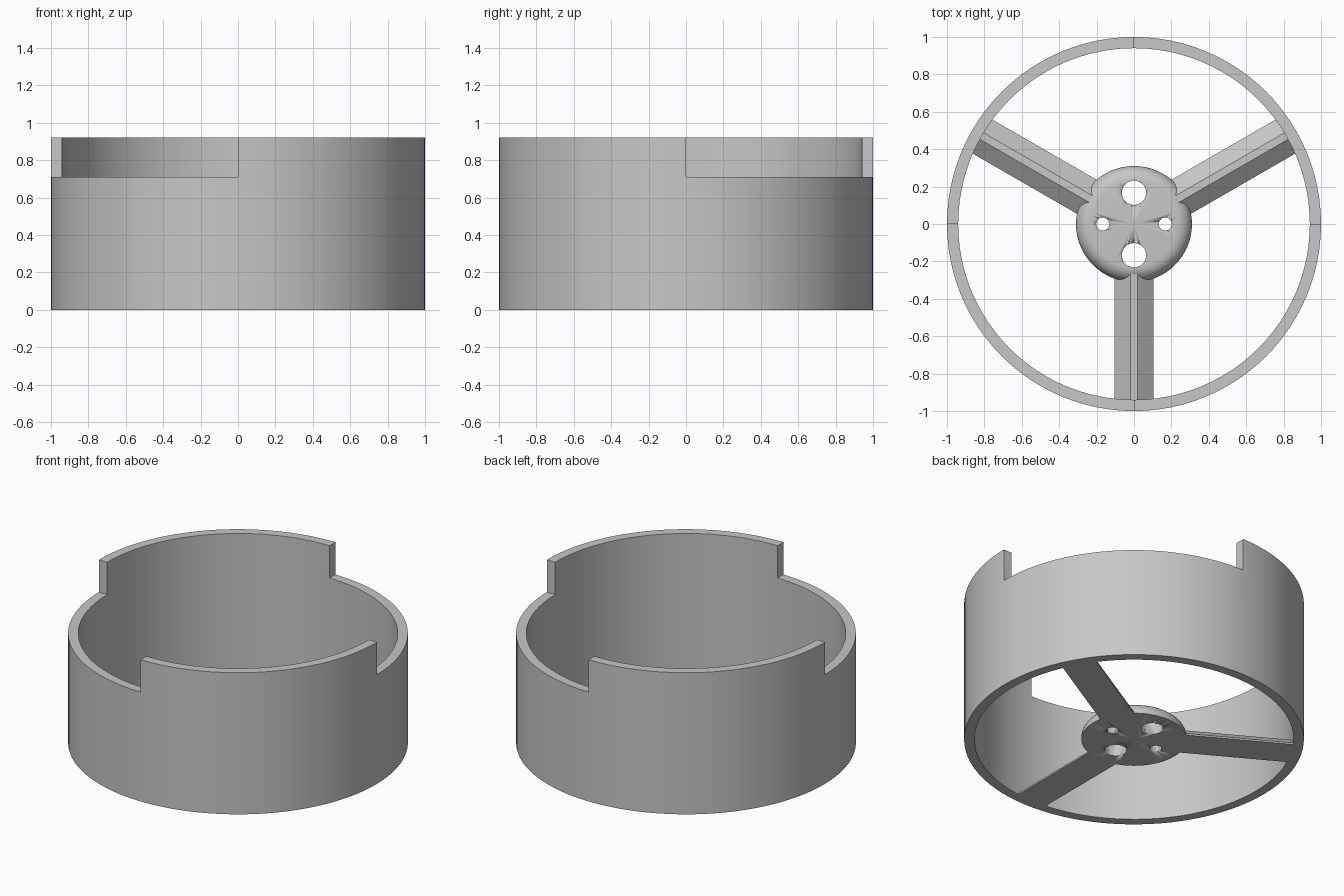
import bpy, bmesh
from math import cos, sin, pi, radians
from mathutils import Matrix, Vector

cube = bpy.data.objects.get("Cube")
if cube:
    bpy.data.objects.remove(cube)

grey = bpy.data.materials.new("plain grey")
grey.use_nodes = True
grey.diffuse_color = (0.57, 0.57, 0.57, 1)
grey.node_tree.nodes["Principled BSDF"].inputs["Base Color"].default_value = grey.diffuse_color


def finish(bm, name):
    """Turn a bmesh into a grey, smooth-shaded object with sharp edges kept."""
    bmesh.ops.recalc_face_normals(bm, faces=bm.faces)
    mesh = bpy.data.meshes.new(name)
    bm.to_mesh(mesh)
    bm.free()
    mesh.materials.append(grey)
    obj = bpy.data.objects.new(name, mesh)
    bpy.context.collection.objects.link(obj)
    bpy.ops.object.select_all(action='DESELECT')
    obj.select_set(True)
    bpy.context.view_layer.objects.active = obj
    bpy.ops.object.shade_smooth_by_angle(angle=radians(30))
    return obj


# Outer ring: full lower band, with two opposite quadrants raised
SEGMENTS = 96
OUTER, INNER, LOW, HIGH = 1.0, 0.94, 0.71, 0.92
bm = bmesh.new()


def ring_verts(radius, z):
    return [bm.verts.new((radius * cos(2 * pi * i / SEGMENTS),
                          radius * sin(2 * pi * i / SEGMENTS), z))
            for i in range(SEGMENTS)]


def is_raised(i):
    return (i % SEGMENTS) * 4 // SEGMENTS in (1, 3)


out0, out1, out2 = (ring_verts(OUTER, z) for z in (0, LOW, HIGH))
in0, in1, in2 = (ring_verts(INNER, z) for z in (0, LOW, HIGH))


def band(a, b, i):
    j = (i + 1) % SEGMENTS
    bm.faces.new((a[i], a[j], b[j], b[i]))


for i in range(SEGMENTS):
    band(in0, out0, i)
    band(out0, out1, i)
    band(in1, in0, i)
    if is_raised(i):
        band(out1, out2, i)
        band(in2, in1, i)
        band(out2, in2, i)
    else:
        band(out1, in1, i)
    # End wall of a raised quadrant
    if is_raised(i) != is_raised(i - 1):
        bm.faces.new((out1[i], out2[i], in2[i], in1[i]))
bmesh.ops.delete(bm, geom=[v for v in bm.verts if not v.link_faces], context='VERTS')
finish(bm, "stepped_ring")

# Hub: disc with a rounded top edge
HUB_R, FILLET, BASE = 0.31, 0.08, 0.01
bm = bmesh.new()
profile = [(0, 0), (HUB_R, 0)]
for k in range(9):
    a = pi / 2 * k / 8
    profile.append((HUB_R - FILLET + FILLET * cos(a), BASE + FILLET * sin(a)))
profile.append((0, BASE + FILLET))
points = [bm.verts.new((r, 0, z)) for r, z in profile]
edges = [bm.edges.new(pair) for pair in zip(points, points[1:])]
bmesh.ops.spin(bm, geom=points + edges, axis=(0, 0, 1), cent=(0, 0, 0),
               angle=2 * pi, steps=64, use_merge=False)
bmesh.ops.remove_doubles(bm, verts=bm.verts, dist=0.0001)
hub = finish(bm, "hub")

# Mounting holes: two large and two small
bm = bmesh.new()
for n in range(4):
    angle = n * pi / 2
    radius = 0.065 if n % 2 else 0.035
    bmesh.ops.create_cone(bm, cap_ends=True, segments=32, radius1=radius,
                          radius2=radius, depth=0.5,
                          matrix=Matrix.Translation((0.167 * cos(angle), 0.167 * sin(angle), 0)))
cutter = finish(bm, "hole_cutter")
cutter.hide_render = True
cut = hub.modifiers.new("holes", 'BOOLEAN')
cut.operation = 'DIFFERENCE'
cut.solver = 'EXACT'
cut.object = cutter
bpy.context.view_layer.objects.active = hub
bpy.ops.object.modifier_apply(modifier=cut.name)
bpy.data.objects.remove(cutter)

# Spokes: three trapezoid bars from the hub to the ring
for name, degrees in (("front_spoke", -90), ("left_spoke", 30), ("right_spoke", 150)):
    bm = bmesh.new()
    section = [(-0.105, 0), (0.105, 0), (0.105, 0.01), (0.02, 0.08), (-0.02, 0.08), (-0.105, 0.01)]
    face = bm.faces.new([bm.verts.new((0.24, y, z)) for y, z in section])
    result = bmesh.ops.extrude_face_region(bm, geom=[face], use_keep_orig=True)
    moved = [g for g in result["geom"] if isinstance(g, bmesh.types.BMVert)]
    bmesh.ops.translate(bm, verts=moved, vec=Vector((0.715, 0, 0)))
    bmesh.ops.rotate(bm, verts=bm.verts, matrix=Matrix.Rotation(radians(degrees), 3, 'Z'))
    finish(bm, name)
